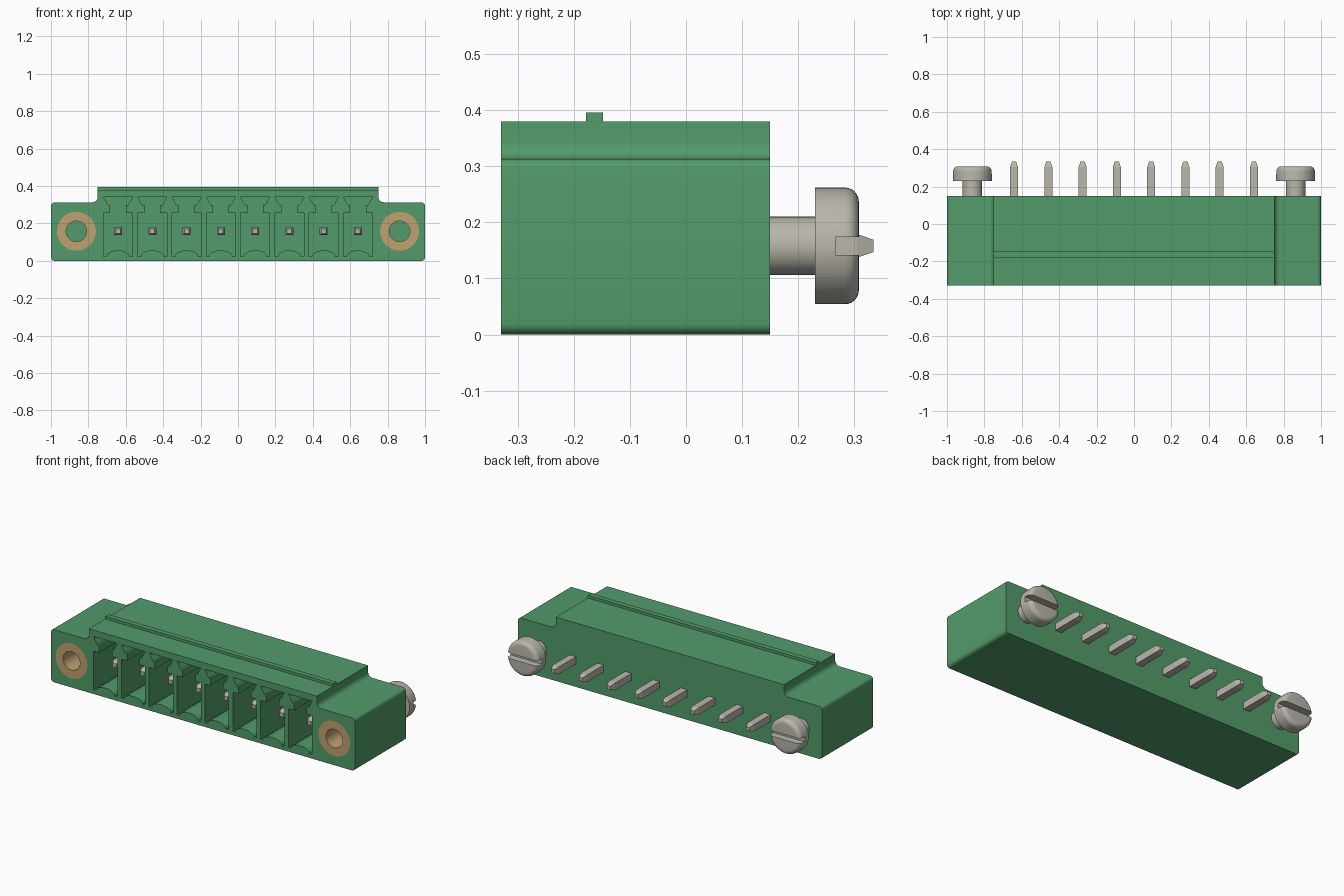
import bpy, bmesh, math
from mathutils import Vector

old = bpy.data.objects.get("Cube")
if old:
    bpy.data.objects.remove(old, do_unlink=True)

FRONT, BACK = -0.33, 0.15
MID_Z, SCREW_X, PITCH, COUNT = 0.158, 0.864, 0.1832, 8


def material(name, rgb):
    m = bpy.data.materials.new(name)
    m.use_nodes = True
    m.diffuse_color = (*rgb, 1)
    m.node_tree.nodes["Principled BSDF"].inputs["Base Color"].default_value = (*rgb, 1)
    return m


GREEN = material("green plastic", (0.085, 0.33, 0.145))
BRASS = material("brass", (0.52, 0.355, 0.16))
STEEL = material("grey metal", (0.485, 0.47, 0.41))


def finish(bm, name, mat=None):
    bmesh.ops.recalc_face_normals(bm, faces=bm.faces)
    mesh = bpy.data.meshes.new(name)
    bm.to_mesh(mesh)
    bm.free()
    ob = bpy.data.objects.new(name, mesh)
    bpy.context.collection.objects.link(ob)
    if mat:
        mesh.materials.append(mat)
    return ob


def activate(ob):
    bpy.ops.object.select_all(action='DESELECT')
    ob.select_set(True)
    bpy.context.view_layer.objects.active = ob


def smooth(ob):
    activate(ob)
    bpy.ops.object.shade_smooth_by_angle(angle=math.radians(32))


def cut(ob, cutter):
    cutter.hide_render = True
    mod = ob.modifiers.new("cut", 'BOOLEAN')
    mod.operation, mod.solver, mod.object = 'DIFFERENCE', 'EXACT', cutter
    activate(ob)
    bpy.ops.object.modifier_apply(modifier=mod.name)
    bpy.data.objects.remove(cutter, do_unlink=True)


def prism(bm, outline, y0, y1):
    """Extrude an (x, z) outline along y."""
    face = bm.faces.new([bm.verts.new((x, y0, z)) for x, z in outline])
    new = bmesh.ops.extrude_face_region(bm, geom=[face])["geom"]
    verts = [g for g in new if isinstance(g, bmesh.types.BMVert)]
    bmesh.ops.translate(bm, verts=verts, vec=(0, y1 - y0, 0))


def lathe(bm, profile, x, z, closed=False, sides=48):
    """Spin an (r, y) profile about a y axis through x, z."""
    vs = [bm.verts.new((x + r, y, z)) for r, y in profile]
    pairs = list(zip(vs, vs[1:])) + ([(vs[-1], vs[0])] if closed else [])
    edges = [bm.edges.new(p) for p in pairs]
    bmesh.ops.spin(bm, geom=vs + edges, cent=(x, 0, z), axis=(0, 1, 0),
                   angle=math.tau, steps=sides, use_merge=False)
    bmesh.ops.remove_doubles(bm, verts=bm.verts, dist=0.0001)


def arc(cx, cz, r, a0, a1, n=6):
    return [(cx + r * math.cos(math.radians(a0 + (a1 - a0) * i / n)),
             cz + r * math.sin(math.radians(a0 + (a1 - a0) * i / n))) for i in range(n + 1)]


def mirrored(half):
    return half + [(-x, z) for x, z in reversed(half)]


def box(bm, lo, hi):
    prism(bm, [(lo[0], lo[2]), (hi[0], lo[2]), (hi[0], hi[2]), (lo[0], hi[2])], lo[1], hi[1])


# Housing: stepped profile with rounded flange corners and filleted step
half = arc(0.98, 0.02, 0.02, -90, 0) + arc(0.98, 0.293, 0.02, 0, 90)
half += arc(0.78, 0.343, 0.03, 270, 180) + [(0.75, 0.38)]
bm = bmesh.new()
prism(bm, mirrored(half), FRONT, BACK)
housing = finish(bm, "housing", GREEN)

# Keyed contact pockets with a bulged floor
centres = [(i - (COUNT - 1) / 2) * PITCH for i in range(COUNT)]
bulge = [(0.062 * math.sin(t * math.pi / 12), 0.024 + 0.032 * math.cos(t * math.pi / 12))
         for t in range(1, 7)]
key = bulge + [(0.078, 0.024), (0.078, 0.255), (0.042, 0.255), (0.042, 0.298),
               (0.054, 0.298), (0.078, 0.342)]
bm = bmesh.new()
for c in centres:
    prism(bm, [(c + x, z) for x, z in mirrored(key)], FRONT - 0.05, 0.05)
cut(housing, finish(bm, "pocket_cutter"))

# Round seats for the threaded inserts
bm = bmesh.new()
for s in (-1, 1):
    lathe(bm, [(0, FRONT - 0.05), (0.104, FRONT - 0.05), (0.104, -0.06), (0, -0.06)],
          s * SCREW_X, MID_Z)
cut(housing, finish(bm, "seat_cutter"))
smooth(housing)

# Raised rib across the top
bm = bmesh.new()
box(bm, (-0.75, -0.178, 0.375), (0.75, -0.148, 0.396))
finish(bm, "top_rib", GREEN)

# Inserts and slotted screws
for side, s in (("right", -1), ("left", 1)):
    x = s * SCREW_X
    bm = bmesh.new()
    lathe(bm, [(0.055, FRONT), (0.104, FRONT), (0.104, -0.06), (0.055, -0.06)], x, MID_Z, True)
    smooth(finish(bm, side + "_insert", BRASS))

    rim = arc(0.079, 0.283, 0.025, 0, 90)
    bm = bmesh.new()
    lathe(bm, [(0, 0.1), (0.052, 0.1), (0.052, 0.23), (0.104, 0.23)] + rim + [(0, 0.308)], x, MID_Z)
    screw = finish(bm, side + "_screw", STEEL)
    bm = bmesh.new()
    box(bm, (x - 0.2, 0.266, MID_Z - 0.016), (x + 0.2, 0.4, MID_Z + 0.016))
    cut(screw, finish(bm, "slot_cutter"))
    smooth(screw)

# Square contact pins with tapered tips
for i, c in enumerate(centres):
    bm = bmesh.new()
    rings = []
    for y, h in ((-0.245, 0.012), (-0.225, 0.021), (0.305, 0.021), (0.334, 0.011)):
        rings.append([bm.verts.new(Vector((c + a * h, y, MID_Z + b * h)))
                      for a, b in ((-1, -1), (1, -1), (1, 1), (-1, 1))])
    for lower, upper in zip(rings, rings[1:]):
        for k in range(4):
            n = (k + 1) % 4
            bm.faces.new((lower[k], lower[n], upper[n], upper[k]))
    bm.faces.new(rings[0])
    bm.faces.new(rings[-1])
    finish(bm, f"pin_{i + 1}", STEEL)
